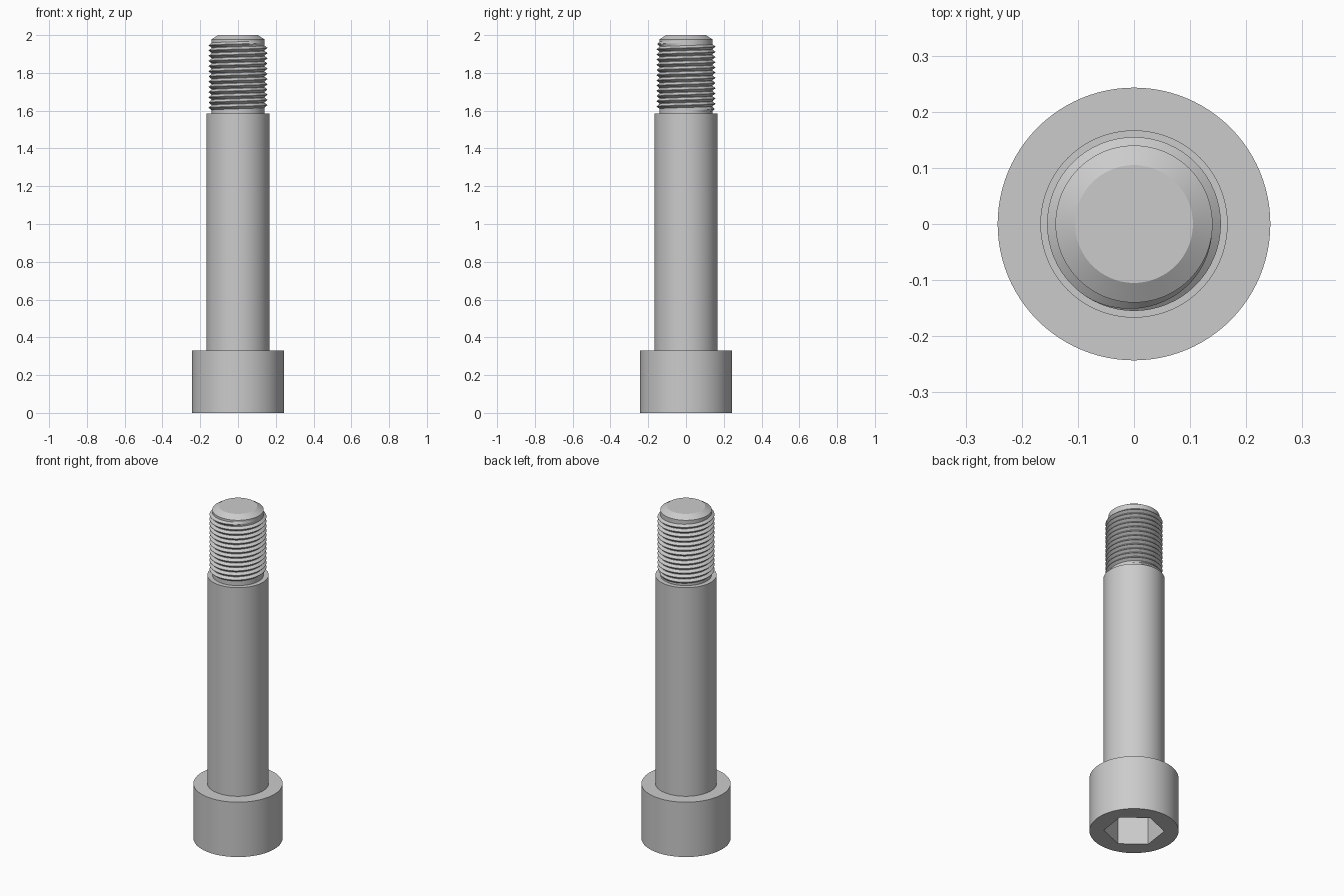
import bpy
import bmesh
from math import sin, cos, pi, radians

if "Cube" in bpy.data.objects:
    bpy.data.objects.remove(bpy.data.objects["Cube"], do_unlink=True)

SEGMENTS = 96
HEAD_R, HEAD_H = 0.243, 0.33
SHANK_R, SHANK_TOP = 0.167, 1.585
CORE_R, CREST_R = 0.14, 0.155
SOCKET_R, SOCKET_DEPTH = 0.165, 0.2

steel = bpy.data.materials.new("grey steel")
steel.use_nodes = True
steel.diffuse_color = (0.6, 0.6, 0.6, 1)
steel.node_tree.nodes["Principled BSDF"].inputs["Base Color"].default_value = (0.6, 0.6, 0.6, 1)


def finish(bm, name):
    """Turn a bmesh into a smooth object with sharp corners."""
    bmesh.ops.recalc_face_normals(bm, faces=bm.faces)
    mesh = bpy.data.meshes.new(name)
    bm.to_mesh(mesh)
    bm.free()
    mesh.materials.append(steel)
    obj = bpy.data.objects.new(name, mesh)
    bpy.context.collection.objects.link(obj)
    bpy.ops.object.select_all(action="DESELECT")
    obj.select_set(True)
    bpy.context.view_layer.objects.active = obj
    bpy.ops.object.shade_smooth_by_angle(angle=radians(25))
    return obj


def ring(bm, radius, z, count=SEGMENTS, turn=0.0):
    return [bm.verts.new((radius * cos(turn + 2 * pi * i / count),
                          radius * sin(turn + 2 * pi * i / count), z))
            for i in range(count)]


def join(bm, a, b):
    """Wall of quads between two rings."""
    n = len(a)
    for i in range(n):
        j = (i + 1) % n
        bm.faces.new((a[i], a[j], b[j], b[i]))


def lathe(name, profile):
    """Solid of revolution with flat end caps."""
    bm = bmesh.new()
    rings = [ring(bm, r, z) for r, z in profile]
    for a, b in zip(rings, rings[1:]):
        join(bm, a, b)
    bm.faces.new(rings[0])
    bm.faces.new(rings[-1])
    return finish(bm, name)


# Cap head with a hexagonal socket in its underside
bm = bmesh.new()
rim = ring(bm, HEAD_R, 0)
top = ring(bm, HEAD_R, HEAD_H)
join(bm, rim, top)
bm.faces.new(top)
mouth = ring(bm, SOCKET_R, 0, 6, radians(22))
floor = ring(bm, SOCKET_R, SOCKET_DEPTH, 6, radians(22))
join(bm, mouth, floor)
bm.faces.new(floor)
border = [e for e in bm.edges if e.is_boundary]
bmesh.ops.triangle_fill(bm, use_beauty=True, use_dissolve=False, edges=border)
finish(bm, "socket_head")

# Plain shoulder
lathe("shoulder", [(SHANK_R, HEAD_H), (SHANK_R, SHANK_TOP)])

# Threaded end: core with a chamfered tip
lathe("thread_core", [(CORE_R, SHANK_TOP), (CORE_R, 1.978), (0.105, 2.0)])

# Helical thread ridge, fading out at both ends
TURNS, STEPS, PITCH, START = 13, 64, 0.0275, 1.602
bm = bmesh.new()
total = TURNS * STEPS
previous = None
for k in range(total + 1):
    angle = 2 * pi * k / STEPS
    z = START + PITCH * k / STEPS
    fade = min(1, k / (STEPS / 3), (total - k) / (STEPS / 3))
    root = CORE_R - 0.001
    crest = root + (CREST_R - root) * fade
    half = PITCH * 0.49
    section = [bm.verts.new((r * cos(angle), r * sin(angle), z + dz))
               for r, dz in ((root, -half), (crest, -0.001), (crest, 0.001), (root, half))]
    if previous:
        for i in range(3):
            bm.faces.new((previous[i], section[i], section[i + 1], previous[i + 1]))
    previous = section
finish(bm, "thread_ridge")
